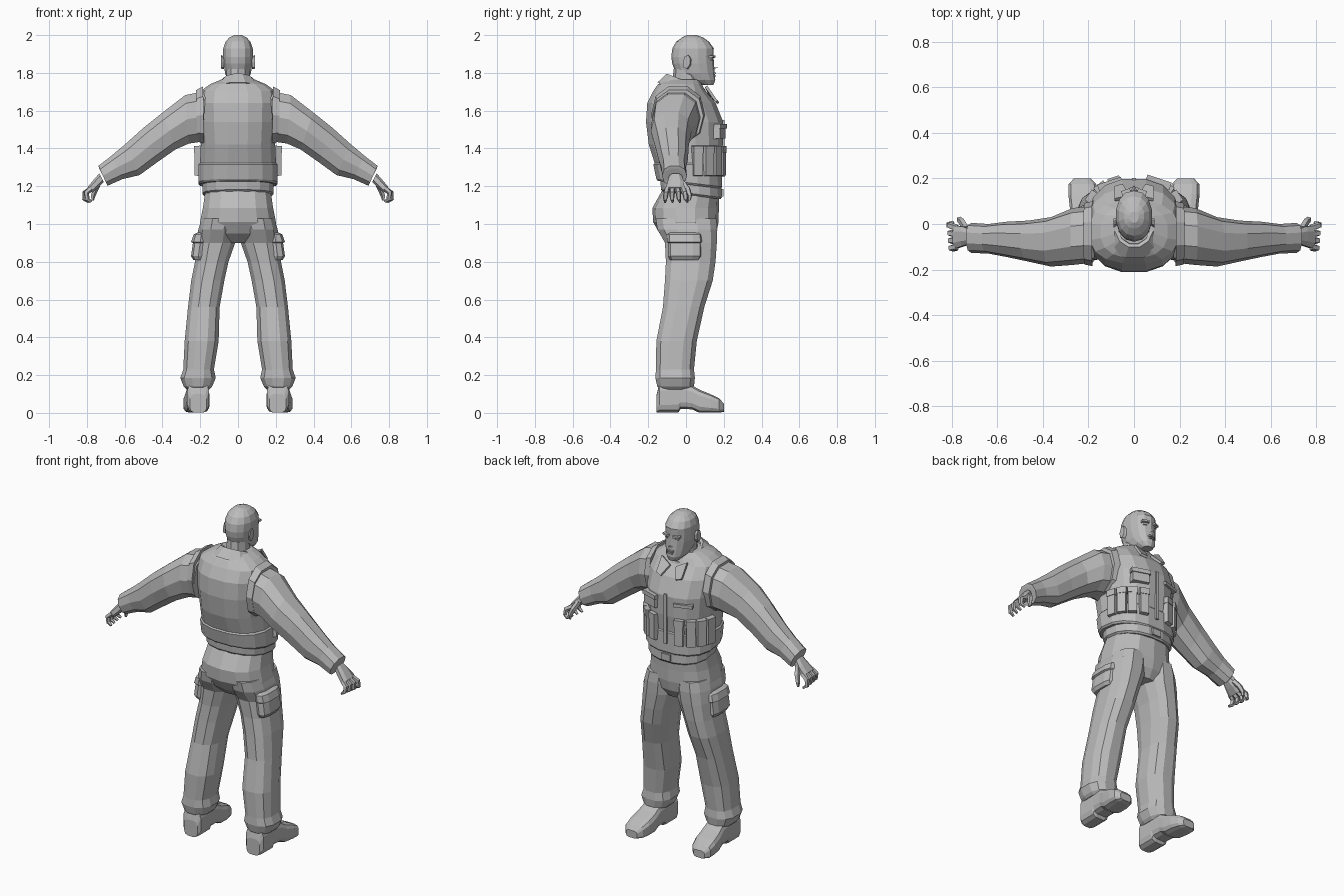
import bpy, bmesh, math
from mathutils import Vector, Matrix

grey = bpy.data.materials.new("plain_grey")
grey.diffuse_color = (0.5, 0.5, 0.5, 1)


def finish(name, bm):
    bmesh.ops.recalc_face_normals(bm, faces=bm.faces)
    me = bpy.data.meshes.new(name)
    bm.to_mesh(me)
    bm.free()
    me.materials.append(grey)
    ob = bpy.data.objects.new(name, me)
    bpy.context.collection.objects.link(ob)
    return ob


def spow(v, p):
    return math.copysign(abs(v) ** (2 / p), v)


def loft(name, rings, n=12, p=2.4, sx=1):
    """Skin rings given as (centre, half axis u, half axis v)."""
    bm = bmesh.new()
    loops = []
    for c, u, v in rings:
        loop = []
        for i in range(n):
            a = 2 * math.pi * (i + 0.5) / n
            q = Vector(c) + Vector(u) * spow(math.cos(a), p) + Vector(v) * spow(math.sin(a), p)
            loop.append(bm.verts.new((q.x * sx, q.y, q.z)))
        loops.append(loop)
    for a, b in zip(loops, loops[1:]):
        for i in range(n):
            j = (i + 1) % n
            bm.faces.new((a[i], a[j], b[j], b[i]))
    bm.faces.new(loops[0])
    bm.faces.new(loops[-1])
    return finish(name, bm)


def level(z, x0, x1, y0, y1, tilt=0.0):
    """Horizontal ring from its extents; tilt is the rise of z per unit of y."""
    hy = (y1 - y0) / 2
    cy = (y0 + y1) / 2
    return ((x0 + x1) / 2, cy, z + tilt * cy), ((x1 - x0) / 2, 0, 0), (0, hy, tilt * hy)


def sym(z, w, y0, y1, tilt=0.0):
    return level(z, -w, w, y0, y1, tilt)


def across(xt, zt, xb, zb, y0, y1):
    """Ring of an arm from its upper and lower outline points."""
    return (((xt + xb) / 2, (y0 + y1) / 2, (zt + zb) / 2),
            ((xt - xb) / 2, 0, (zt - zb) / 2), (0, (y1 - y0) / 2, 0))


def tube(name, pts, radii, sx=1, n=5):
    rings = []
    for i, (q, r) in enumerate(zip(pts, radii)):
        d = Vector(pts[min(i + 1, len(pts) - 1)]) - Vector(pts[max(i - 1, 0)])
        u = d.cross(Vector((0, 1, 0.01))).normalized()
        v = d.cross(u).normalized()
        rings.append((q, u * r, v * r))
    return loft(name, rings, n, 2, sx)


def box(name, loc, size, yaw=0.0, pitch=0.0, taper=1.0):
    bm = bmesh.new()
    bmesh.ops.create_cube(bm, size=1)
    for v in bm.verts:
        if v.co.y > 0:
            v.co.x *= taper
            v.co.z *= taper
    m = (Matrix.Translation(loc) @ Matrix.Rotation(yaw, 4, 'Z') @
         Matrix.Rotation(pitch, 4, 'X') @ Matrix.Diagonal((*size, 1)))
    bmesh.ops.transform(bm, matrix=m, verts=bm.verts)
    return finish(name, bm)


def prism(name, pts, offset, sx=1):
    bm = bmesh.new()
    a = [bm.verts.new((x * sx, y, z)) for x, y, z in pts]
    b = [bm.verts.new((v.co.x + offset[0] * sx, v.co.y + offset[1], v.co.z + offset[2])) for v in a]
    bm.faces.new(a)
    bm.faces.new(b)
    for i in range(len(a)):
        j = (i + 1) % len(a)
        bm.faces.new((a[i], a[j], b[j], b[i]))
    return finish(name, bm)


# Head, neck and collar
loft("head", [sym(1.735, .03, .09, .145), sym(1.762, .056, .0, .155), sym(1.80, .07, -.055, .152),
              sym(1.85, .078, -.073, .148), sym(1.885, .08, -.078, .146), sym(1.93, .08, -.072, .147),
              sym(1.965, .068, -.052, .122), sym(1.988, .046, -.02, .09), sym(2.0, .02, .005, .055)], 14, 2.2)
loft("neck", [sym(1.64, .08, -.10, .08), sym(1.74, .066, -.075, .085), sym(1.82, .064, -.065, .07)], 10, 2)
loft("collar", [sym(1.69, .14, -.155, .13, -.4), sym(1.755, .088, -.105, .105, -.4),
                sym(1.752, .074, -.09, .092, -.4), sym(1.70, .07, -.085, .085, -.4)], 12, 2.1)

# Face
prism("nose", [(0, .145, 1.875), (-.017, .142, 1.82), (0, .172, 1.828), (.017, .142, 1.82)], (0, -.02, 0))
box("upper_lip", (0, .151, 1.797), (.046, .018, .010), taper=.75)
box("lower_lip", (0, .151, 1.784), (.038, .016, .009), taper=.75)
for s in (1, -1):
    box("brow", (s * .034, .139, 1.886), (.045, .025, .013), -s * .35, taper=.85)
    box("eye", (s * .034, .137, 1.868), (.024, .012, .008), -s * .35, taper=.7)
    loft("ear", [((.074, .012, 1.855), (0, .018, 0), (0, .004, .034)),
                 ((.09, .003, 1.858), (0, .02, 0), (0, .004, .037))], 7, 2, s)

# Vest, its lower band, jacket waistband
loft("vest", [sym(1.215, .20, -.15, .185, -.12), sym(1.31, .205, -.165, .185), sym(1.42, .20, -.20, .198),
              sym(1.54, .208, -.215, .2), sym(1.64, .21, -.208, .16), sym(1.705, .20, -.175, .105),
              sym(1.74, .15, -.15, .085), sym(1.765, .09, -.11, .07)], 16)
loft("vest_lower_band", [sym(1.21, .205, -.152, .187, -.12), sym(1.22, .213, -.16, .194, -.12),
                         sym(1.315, .213, -.176, .192), sym(1.325, .203, -.165, .183)], 16)
loft("waistband", [sym(1.155, .178, -.125, .185, -.13), sym(1.165, .19, -.135, .192, -.13),
                   sym(1.215, .19, -.138, .19, -.13), sym(1.235, .18, -.13, .18)], 16)
box("front_closure", (0, .197, 1.40), (.018, .012, .30))
box("belt_buckle", (0, .19, 1.165), (.06, .016, .04))

# Chest pocket with its flap, and the opposite flap
box("chest_pocket", (.105, .178, 1.49), (.105, .035, .08), -.32, taper=.92)
box("chest_pocket_flap", (.107, .183, 1.518), (.112, .035, .025), -.32)
box("chest_flap", (-.105, .176, 1.50), (.11, .03, .02), .32)

# Ammunition pouches wrapped around the vest
for s in (1, -1):
    for deg in (70, 50, 31, 12):
        a = math.radians(deg)
        x = s * .202 * spow(math.cos(a), 2.4)
        y = .012 + .176 * spow(math.sin(a), 2.4)
        yaw = -s * (math.pi / 2 - a) * .95
        box("pouch", (x, y, 1.325), (.054, .05, .15), yaw, taper=.9)
        box("pouch_flap", (x, y, 1.395), (.058, .056, .04), yaw, taper=.93)

# Hips
loft("hips", [sym(.90, .10, -.085, .13), sym(.95, .19, -.14, .16), sym(1.01, .205, -.174, .172),
              sym(1.085, .19, -.178, .174), sym(1.18, .176, -.125, .178)], 14)

arm = [(.17, 1.71, .19, 1.43, -.17, .08), (.28, 1.688, .26, 1.42, -.18, .07),
       (.40, 1.595, .33, 1.39, -.187, .03), (.50, 1.515, .43, 1.32, -.165, .015),
       (.60, 1.425, .52, 1.255, -.145, .01), (.67, 1.365, .61, 1.235, -.13, 0),
       (.74, 1.31, .69, 1.20, -.127, .005), (.735, 1.295, .695, 1.215, -.112, -.01)]
leg = [(1.03, .01, .195, -.165, .165), (.97, .004, .213, -.155, .17), (.90, .012, .222, -.115, .167),
       (.80, .048, .23, -.11, .16), (.70, .07, .25, -.115, .145), (.56, .095, .267, -.125, .10),
       (.38, .10, .285, -.16, .06), (.23, .125, .292, -.162, .045), (.185, .115, .308, -.165, .05),
       (.14, .135, .29, -.155, .045), (.125, .15, .275, -.14, .03)]
# Boot sections from heel to toe: y, x0, x1, z0, z1
boot = [(-.155, .165, .255, .0, .10), (-.14, .152, .27, 0, .16), (-.04, .152, .272, 0, .165),
        (-.03, .152, .272, .018, .163), (.03, .152, .276, .018, .148), (.07, .150, .283, 0, .125),
        (.13, .152, .29, 0, .10), (.175, .165, .288, 0, .078), (.20, .19, .265, .005, .05)]

for s in (1, -1):
    # Sleeve, vest arm edge and collar lapel
    loft("sleeve", [across(*r) for r in arm], 10, 2.3, s)
    loft("vest_arm_edge", [across(.185, 1.735, .18, 1.42, -.185, .10),
                           across(.222, 1.715, .215, 1.43, -.178, .092)], 10, 2.3, s)
    prism("lapel", [(.02, .115, 1.69), (.085, .10, 1.725), (.085, .155, 1.645), (.05, .165, 1.635)],
          (0, .012, .008), s)

    # Hand
    loft("palm", [across(.735, 1.27, .71, 1.22, -.09, -.02), across(.765, 1.235, .735, 1.195, -.10, -.008),
                  across(.798, 1.195, .77, 1.165, -.112, -.005)], 8, 2.6, s)
    for i, y in enumerate((-.10, -.073, -.046, -.018)):
        k = .006 * i
        tube("finger", [(.778, y, 1.187), (.803 + k / 2, y - .006 + k, 1.165),
                        (.797 + k, y - .01 + 1.5 * k, 1.132), (.776 + k, y - .01 + 2 * k, 1.117)],
             [.015, .015, .012, .007], s)
    tube("thumb", [(.738, -.02, 1.222), (.755, .008, 1.185), (.768, .02, 1.15), (.77, .018, 1.125)],
         [.016, .016, .013, .007], s)

    # Trouser leg, thigh pocket and boot
    loft("trouser_leg", [level(*r) for r in leg], 12, 2.5, s)
    loft("thigh_pocket", [level(.81, .17, .238, -.085, .075), level(.83, .17, .25, -.095, .085),
                          level(.90, .16, .24, -.095, .085), level(.905, .15, .25, -.10, .09),
                          level(.945, .15, .236, -.10, .085), level(.955, .15, .215, -.09, .08)], 10, 3, s)
    loft("boot", [((((x0 + x1) / 2), y, (z0 + z1) / 2), ((x1 - x0) / 2, 0, 0), (0, 0, (z1 - z0) / 2))
                  for y, x0, x1, z0, z1 in boot], 12, 3.6, s)
